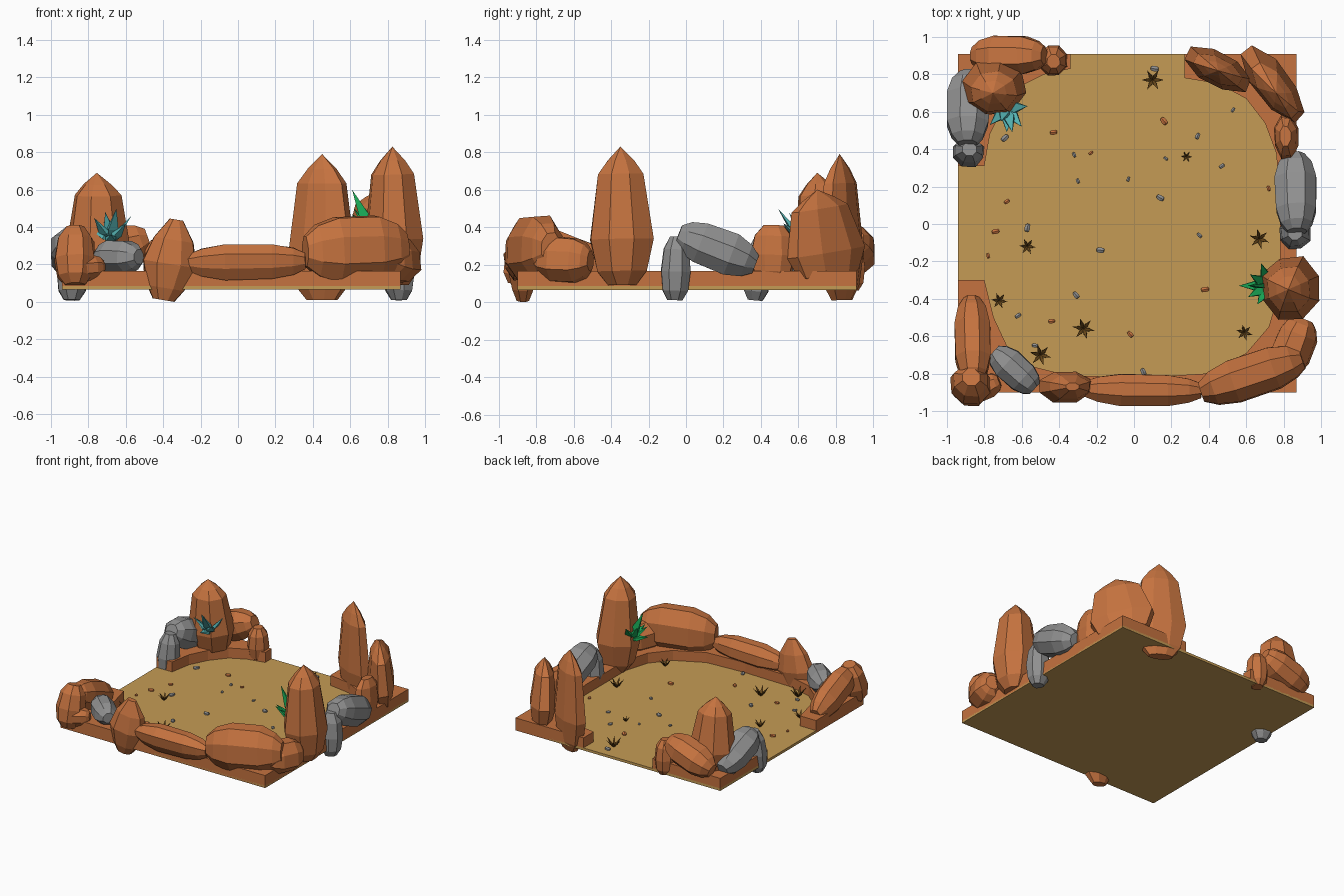
import bpy, bmesh, random
from math import sin, cos, pi, radians
from mathutils import Vector

if "Cube" in bpy.data.objects:
    bpy.data.objects.remove(bpy.data.objects["Cube"])

random.seed(4)


def mat(name, rgb):
    m = bpy.data.materials.new(name)
    m.diffuse_color = (*rgb, 1)
    m.use_nodes = True
    m.node_tree.nodes["Principled BSDF"].inputs["Base Color"].default_value = m.diffuse_color
    return m


ORANGE = mat("orange_rock", (0.56, 0.17, 0.05))
GREY = mat("grey_rock", (0.28, 0.28, 0.28))
SAND = mat("sand", (0.56, 0.33, 0.09))
TEAL = mat("teal_leaf", (0.09, 0.45, 0.45))
GREEN = mat("green_leaf", (0.01, 0.42, 0.10))
DRY = mat("dry_grass", (0.13, 0.06, 0.01))

SPIRE = [(0, .45), (.1, .78), (.33, 1), (.8, .72), (.9, .42), (1, 0)]
STUB = [(0, .5), (.15, .85), (.45, 1), (.8, .85), (1, .45)]
LOG = [(0, .45), (.12, .78), (.32, 1), (.72, .97), (.9, .75), (1, .45)]
LEAF = [(0, .3), (.4, 1), (1, 0)]


def finish(name, bm, m):
    bmesh.ops.recalc_face_normals(bm, faces=bm.faces)
    me = bpy.data.meshes.new(name)
    bm.to_mesh(me)
    bm.free()
    me.materials.append(m)
    ob = bpy.data.objects.new(name, me)
    bpy.context.collection.objects.link(ob)


def loft(bm, p0, p1, w, d, profile, sides=8, yaw=0, jit=0.0):
    """Faceted shape along p0-p1: w is the horizontal width, d the other one."""
    p0, p1 = Vector(p0), Vector(p1)
    z = (p1 - p0).normalized()
    if abs(z.z) < 0.85:
        x = z.cross(Vector((0, 0, 1))).normalized()
    else:
        x = Vector((cos(radians(yaw)), sin(radians(yaw)), 0))
        x = (x - z * x.dot(z)).normalized()
    y = z.cross(x)
    uneven = [1 + random.uniform(-jit, jit) for _ in range(sides)]
    rings = []
    for t, r in profile:
        c = p0.lerp(p1, t)
        if r == 0:
            rings.append([bm.verts.new(c)])
            continue
        ring = []
        for i in range(sides):
            a = 2 * pi * (i + .5) / sides
            k = r * uneven[i] * (1 + random.uniform(-jit, jit) * .4) / (2 * cos(pi / sides))
            ring.append(bm.verts.new(c + x * cos(a) * w * k + y * sin(a) * d * k))
        rings.append(ring)
    for a, b in zip(rings, rings[1:]):
        for i in range(sides):
            j = (i + 1) % sides
            bm.faces.new([a[i], a[j], b[0]] if len(b) == 1 else [a[i], a[j], b[j], b[i]])
    bm.faces.new(rings[0][::-1])
    if len(rings[-1]) > 1:
        bm.faces.new(rings[-1])


def rock(name, p0, p1, w, d, profile, m=ORANGE, yaw=0):
    bm = bmesh.new()
    loft(bm, p0, p1, w, d, profile, 8, yaw, 0.06)
    finish(name, bm, m)


def slab(name, pts, z0, z1, m):
    bm = bmesh.new()
    f = bm.faces.new([bm.verts.new((x, y, z0)) for x, y in pts])
    top = bmesh.ops.extrude_face_region(bm, geom=[f])["geom"]
    bmesh.ops.translate(bm, vec=(0, 0, z1 - z0),
                        verts=[v for v in top if isinstance(v, bmesh.types.BMVert)])
    finish(name, bm, m)


# sand floor and raised rim
L, R, F, B = -.94, .87, -.90, .91
slab("sand_floor", [(L, F), (R, F), (R, B), (L, B)], .065, .085, SAND)
slab("rim_back_left", [(L, B), (L, .31), (-.80, .31), (-.77, .48), (-.70, .62),
                       (-.60, .74), (-.48, .80), (-.34, .83), (-.34, B)], .066, .165, ORANGE)
slab("rim_main", [(L, -.30), (L, F), (R, F), (R, B), (.27, B), (.27, .78), (.45, .75),
                  (.60, .67), (.70, .54), (.76, .38), (.78, .15), (.78, -.35), (.72, -.55),
                  (.60, -.69), (.38, -.80), (.05, -.82), (-.35, -.81), (-.55, -.76),
                  (-.68, -.65), (-.75, -.5), (-.80, -.30)], .066, .165, ORANGE)

# back left group
rock("back_left_spire", (-.75, .75, .1), (-.755, .70, .69), .33, .29, SPIRE, yaw=10)
rock("back_left_leaning_rock", (-.86, .90, .20), (-.48, .90, .34), .21, .22, LOG)
rock("back_left_prop_rock", (-.43, .88, .06), (-.43, .87, .33), .15, .17, STUB)
rock("left_grey_leaning_rock", (-.88, .81, .18), (-.89, .43, .34), .22, .22, LOG, GREY)
rock("left_grey_prop_rock", (-.89, .37, .01), (-.88, .40, .34), .17, .15, STUB, GREY)

# front left group
rock("front_left_leaning_rock", (-.87, -.40, .15), (-.86, -.84, .33), .19, .22, LOG)
rock("front_left_stub", (-.87, -.90, .09), (-.87, -.82, .40), .21, .2, STUB)
rock("front_left_small_rock", (-.91, -.92, .17), (-.72, -.84, .19), .13, .13, LOG)
rock("front_left_grey_rock", (-.75, -.68, .24), (-.53, -.88, .24), .17, .17, LOG, GREY)

# front edge
rock("front_stub", (-.40, -.87, .01), (-.33, -.87, .44), .29, .16,
     [(0, .4), (.15, .7), (.45, 1), (.75, .75), (1, .25)])
rock("front_long_rock", (-.27, -.88, .21), (.36, -.89, .22), .17, .19, LOG)
rock("front_right_boulder", (.36, -.90, .27), (.90, -.72, .29), .24, .36, LOG)
rock("front_right_small_rock", (.80, -.80, .23), (.91, -.51, .22), .21, .24, LOG)

# right edge
rock("right_spire", (.845, -.34, .09), (.825, -.35, .83), .31, .33, SPIRE)
rock("right_grey_leaning_rock", (.86, .37, .20), (.87, -.04, .36), .23, .22, LOG, GREY)
rock("right_grey_prop_rock", (.86, -.06, .01), (.86, -.05, .35), .16, .16, STUB, GREY)

# back right group
rock("back_right_tall_spire", (.45, .83, .01), (.45, .82, .79), .36, .18, SPIRE, yaw=-28)
rock("back_right_mid_spire", (.74, .77, .10), (.76, .70, .60), .46, .18, SPIRE, yaw=-52)
rock("back_right_stub", (.82, .46, .12), (.81, .47, .41), .13, .23, STUB)


# leafy plants growing out of the spires
def plant(name, base, tips, m):
    bm = bmesh.new()
    for t in tips:
        loft(bm, base, t, .055, .025, LEAF, 4)
    finish(name, bm, m)


plant("teal_plant", (-.68, .62, .32),
      [(-.65, .49, .50), (-.77, .53, .45), (-.57, .63, .46), (-.71, .55, .48),
       (-.60, .52, .42), (-.79, .60, .39), (-.68, .49, .36)], TEAL)
plant("green_plant", (.72, -.33, .36),
      [(.56, -.33, .42), (.61, -.33, .60), (.66, -.43, .46), (.68, -.21, .50),
       (.62, -.27, .50), (.61, -.39, .47)], GREEN)

# dry grass tufts
TUFTS = [(.1, .77, .06), (.28, .36, .03), (-.57, -.12, .045), (-.72, -.41, .045),
         (-.27, -.56, .06), (-.5, -.70, .06), (.59, -.58, .045), (.67, -.08, .055)]
for n, (x, y, r) in enumerate(TUFTS):
    bm = bmesh.new()
    for i in range(6):
        a = 2 * pi * i / 6 + n
        loft(bm, (x, y, .083), (x + r * cos(a), y + r * sin(a), .085 + r * 1.1),
             r * .3, r * .15, LEAF, 4)
    finish(f"dry_tuft_{n}", bm, DRY)

# scattered pebbles
PEBBLES = {
    ORANGE: [(.16, .55), (-.23, .38), (-.68, .12), (.38, -.35), (-.02, -.59), (-.43, .49),
             (-.44, -.52), (-.74, -.04), (-.78, -.17), (.72, .19)],
    GREY: [(.11, .83), (.53, .61), (.47, .31), (-.30, .23), (-.03, .24), (-.57, -.02),
           (-.31, -.38), (-.62, -.49), (.05, -.79), (-.32, .37), (.17, .35), (.14, .14),
           (-.18, -.14), (.35, -.06), (.34, .47), (-.69, .46), (-.53, -.65)]}
for m, spots in PEBBLES.items():
    bm = bmesh.new()
    for x, y in spots:
        a, s = random.uniform(0, pi), random.uniform(.012, .022)
        dx, dy = s * cos(a), s * sin(a)
        loft(bm, (x - dx, y - dy, .09), (x + dx, y + dy, .09), s * 1.4, s * 1.2, STUB, 6)
    finish("pebbles_" + m.name, bm, m)
